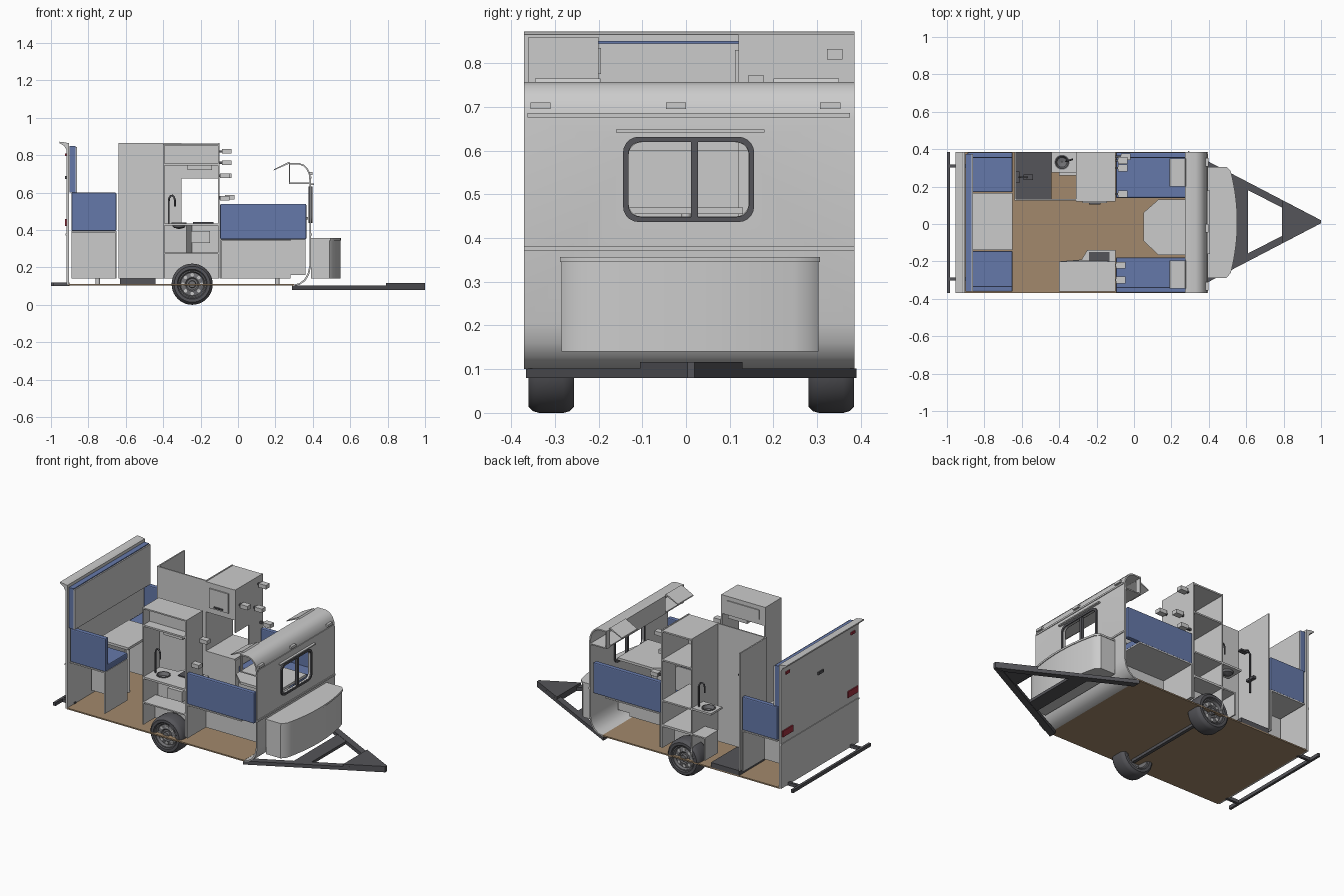
import bpy, bmesh, math
from mathutils import Vector, Matrix

def mat(name, rgb):
    m = bpy.data.materials.new(name)
    m.diffuse_color = (*rgb, 1)
    return m

BLUE = mat("blue_fabric", (0.13, 0.19, 0.40))
WOOD = mat("wood_floor", (0.36, 0.25, 0.15))
DARK = mat("dark_metal", (0.09, 0.09, 0.10))
STEEL = mat("wheel_steel", (0.17, 0.17, 0.18))
RED = mat("red_lens", (0.35, 0.03, 0.05))

def finish(name, bm, m=None, smooth=False):
    bmesh.ops.recalc_face_normals(bm, faces=bm.faces)
    me = bpy.data.meshes.new(name)
    bm.to_mesh(me)
    bm.free()
    o = bpy.data.objects.new(name, me)
    bpy.context.collection.objects.link(o)
    if m:
        me.materials.append(m)
    if smooth:
        bpy.context.view_layer.objects.active = o
        bpy.ops.object.select_all(action='DESELECT')
        o.select_set(True)
        bpy.ops.object.shade_smooth_by_angle(angle=math.radians(35))
    return o

def box(name, x0, x1, y0, y1, z0, z1, m=None, bevel=0):
    bm = bmesh.new()
    bmesh.ops.create_cube(bm, size=1)
    for v in bm.verts:
        v.co = ((x0+x1)/2 + v.co.x*(x1-x0), (y0+y1)/2 + v.co.y*(y1-y0), (z0+z1)/2 + v.co.z*(z1-z0))
    if bevel:
        bmesh.ops.bevel(bm, geom=bm.edges[:], offset=bevel, segments=2, affect='EDGES', profile=0.5)
    return finish(name, bm, m)

def prism(name, pts, axis, a, b, m=None, smooth=False):
    # extrude a closed outline along an axis between a and b
    place = {'x': lambda p, t: (t, p[0], p[1]), 'y': lambda p, t: (p[0], t, p[1]),
             'z': lambda p, t: (p[0], p[1], t)}[axis]
    bm = bmesh.new()
    lo, hi = ([bm.verts.new(place(p, t)) for p in pts] for t in (a, b))
    bm.faces.new(lo)
    bm.faces.new(hi[::-1])
    for i in range(len(pts)):
        j = (i+1) % len(pts)
        bm.faces.new((lo[i], hi[i], hi[j], lo[j]))
    return finish(name, bm, m, smooth)

def lathe(name, prof, loc, axis, m=None, n=32):
    # prof: (radius, offset along axis), closed loop
    bm = bmesh.new()
    rings = []
    for i in range(n):
        c, s = math.cos(2*math.pi*i/n), math.sin(2*math.pi*i/n)
        rings.append([bm.verts.new(Vector(loc) + Vector((r*c, h, r*s) if axis == 'y' else (r*c, r*s, h)))
                      for r, h in prof])
    k = len(prof)
    for i in range(n):
        for j in range(k):
            bm.faces.new((rings[i][j], rings[i][(j+1) % k], rings[(i+1) % n][(j+1) % k], rings[(i+1) % n][j]))
    return finish(name, bm, m, True)

def tube(name, pts, r, m=None):
    c = bpy.data.curves.new(name, 'CURVE')
    c.dimensions, c.bevel_depth, c.bevel_resolution, c.use_fill_caps = '3D', r, 2, True
    s = c.splines.new('POLY')
    s.points.add(len(pts)-1)
    for p, q in zip(s.points, pts):
        p.co = (*q, 1)
    o = bpy.data.objects.new(name, c)
    bpy.context.collection.objects.link(o)
    if m:
        c.materials.append(m)

def rounded(cy, cz, w, h, r, n=5):
    return [(cy + sx*(w/2-r) + r*math.cos(math.radians(a+90*k/n)), cz + sz*(h/2-r) + r*math.sin(math.radians(a+90*k/n)))
            for sx, sz, a in ((1, 1, 0), (-1, 1, 90), (-1, -1, 180), (1, -1, 270)) for k in range(n+1)]

def cut(o, cutter):
    d = o.modifiers.new("opening", 'BOOLEAN')
    d.operation, d.object, d.solver = 'DIFFERENCE', cutter, 'EXACT'
    cutter.hide_render = True
    cutter.hide_set(True)

Y0, Y1, T = -0.37, 0.385, 0.008

# floor
box("floor", -0.905, 0.30, Y0, Y1, 0.102, 0.11, WOOD)

# rear wall, roof cap, seam, lights and folded bunk
box("rear_wall", -0.918, -0.904, Y0, Y1, 0.105, 0.865)
prism("rear_roof_cap", [(-0.955, 0.872), (-0.955, 0.864), (-0.93, 0.85), (-0.918, 0.83), (-0.904, 0.83),
                        (-0.904, 0.858), (-0.92, 0.868)], 'y', Y0, Y1)
box("rear_seam", -0.922, -0.918, Y0, Y1, 0.37, 0.38)
for y in (-0.31, 0.325):
    box("tail_light", -0.925, -0.918, y-0.05, y+0.05, 0.42, 0.458, RED)
    box("rear_marker", -0.925, -0.918, y-0.018, y+0.018, 0.795, 0.81, RED)
box("rear_plate_light", -0.926, -0.918, -0.02, 0.03, 0.672, 0.688, DARK)
box("folded_bunk_mattress", -0.90, -0.868, Y0+0.01, Y1-0.01, 0.60, 0.85, BLUE)
box("folded_bunk_board", -0.868, -0.860, Y0+0.01, Y1-0.01, 0.60, 0.845)

# rear bumper
box("rear_bumper", -1.0, -0.985, Y0, Y1, 0.10, 0.12, DARK)
for y in (-0.295, 0.31):
    box("bumper_arm", -0.985, -0.90, y-0.008, y+0.008, 0.10, 0.12, DARK)

# benches: (x range, outer y, inner y, cushion bottom, backrest top)
def bench(tag, x0, x1, yo, yi, z, top, back_x1):
    s = 1 if yi > yo else -1
    def span(a, b): return min(a, b), max(a, b)
    box(tag+"_cushion", x0, x1, *span(yo, yi), z, z+0.038, BLUE, 0.006)
    box(tag+"_backrest", x0, back_x1, *span(yo, yo+s*0.03), z, top, BLUE, 0.006)
    box(tag+"_seat_board", x0, x1, *span(yo, yi), z-T, z)
    box(tag+"_inner_panel", x0, x1, *span(yi, yi-s*T), 0.14, z)
    return s
for yo, yi in ((Y0+0.008, -0.145), (Y1-0.002, 0.17)):
    bench("rear_bench", -0.89, -0.65, yo, yi, 0.395, 0.60, -0.65)
    box("rear_bench_end", -0.658, -0.65, min(yo, yi), max(yo, yi), 0.14, 0.395)
for yo, yi in ((Y0+0.003, -0.18), (Y1-0.002, 0.14)):
    bench("front_bench", -0.095, 0.28, yo, yi, 0.35, 0.54, 0.365)
    box("front_bench_inner_extension", 0.28, 0.36, *((yi-T, yi) if yi < 0 else (yi, yi+T)), 0.16, 0.35)
    box("front_bench_end", -0.095, -0.087, min(yo, yi), max(yo, yi), 0.14, 0.35)

# tables
box("rear_table", -0.86, -0.65, -0.14, 0.165, 0.445, 0.46)
prism("front_table", [(0.375, -0.165), (0.13, -0.165), (0.05, -0.09), (0.05, 0.06), (0.13, 0.13), (0.375, 0.13)],
      'z', 0.455, 0.47)
for x, z in ((-0.75, 0.445), (0.21, 0.455)):
    lathe("table_leg", [(0.001, 0.11), (0.012, 0.11), (0.012, z), (0.001, z)], (x, 0, 0), 'z', None, 12)

# washroom
box("shower_rear_wall", -0.64, -0.632, 0.13, Y1, 0.14, 0.865)
box("washroom_wall", -0.64, -0.31, 0.125, 0.133, 0.14, 0.865)
box("shower_pan", -0.632, -0.44, 0.135, Y1, 0.11, 0.14, DARK)
box("shower_mixer", -0.632, -0.612, 0.22, 0.28, 0.50, 0.515, DARK)
tube("shower_riser", [(-0.615, 0.25, 0.42), (-0.615, 0.25, 0.66), (-0.60, 0.25, 0.68), (-0.57, 0.25, 0.67)], 0.005, DARK)
box("shower_head", -0.59, -0.54, 0.235, 0.265, 0.655, 0.665, DARK)

# round basin with tap, set in a counter
def basin(tag, x, y, z, tap_x, tap_y):
    lathe(tag+"_basin", [(0.04, z+0.004), (0.034, z+0.004), (0.026, z-0.016), (0.002, z-0.022), (0.002, z-0.03),
                         (0.03, z-0.022), (0.04, z-0.004)], (x, y, 0), 'z', STEEL)
    d = (Vector((x, y)) - Vector((tap_x, tap_y))) * 0.6
    tube(tag+"_tap", [(tap_x, tap_y, z), (tap_x, tap_y, z+0.12)] +
         [(tap_x+d.x*(1-math.cos(a))/2, tap_y+d.y*(1-math.cos(a))/2, z+0.12+0.03*math.sin(a))
          for a in (0.6, 1.2, 1.8, 2.4, 3.0)] + [(tap_x+d.x, tap_y+d.y, z+0.09)], 0.005, DARK)

def counter(tag, pts, z, hole):
    o = prism(tag, pts, 'z', z-0.012, z)
    a = [(hole[0]+0.036*math.cos(i*math.pi/12), hole[1]+0.036*math.sin(i*math.pi/12)) for i in range(24)]
    cut(o, prism(tag+"_cutter", a, 'z', z-0.1, z+0.1))
counter("washroom_counter", [(-0.44, 0.275), (-0.31, 0.275), (-0.31, Y1), (-0.44, Y1)], 0.44, (-0.385, 0.33))
basin("washroom", -0.385, 0.33, 0.44, -0.33, 0.345)

# wheel boxes either side
for a, b, w in ((Y0+0.01, -0.245, -0.245), (0.262, Y1, 0.262)):
    box("wheel_box_top", -0.40, -0.10, a, b, 0.272, 0.28)
    box("wheel_box_inner", -0.40, -0.10, w-0.004, w+0.004, 0.14, 0.28)
    for x in (-0.40, -0.108):
        box("wheel_box_end", x, x+T, a, b, 0.14, 0.28)

# tall cupboard with shelves, open on the outer side
box("tower_rear_side", -0.31, -0.302, 0.12, Y1, 0.14, 0.865)
box("tower_front_side_low", -0.108, -0.10, 0.12, Y1, 0.14, 0.43)
box("tower_front_side_mid", -0.108, -0.10, 0.25, Y1, 0.43, 0.60)
box("tower_front_side_high", -0.108, -0.10, 0.12, Y1, 0.60, 0.865)
for z in (0.28, 0.43, 0.68, 0.857):
    box("tower_shelf", -0.302, -0.108, 0.12, Y1, z-0.004, z+0.005)
box("tower_lower_front", -0.302, -0.108, 0.12, 0.128, 0.14, 0.43)
box("tower_upper_front", -0.302, -0.108, 0.12, 0.128, 0.68, 0.86)
box("tower_door", -0.275, -0.145, 0.112, 0.12, 0.71, 0.83)
box("door_handle", -0.24, -0.18, 0.104, 0.112, 0.72, 0.728, DARK)

# galley with overhead cabinet
G0 = Y0+0.01
counter("galley_counter", [(-0.40, G0), (-0.10, G0), (-0.10, -0.14), (-0.25, -0.14), (-0.28, -0.19), (-0.40, -0.20)],
        0.435, (-0.315, -0.275))
basin("galley", -0.315, -0.275, 0.435, -0.37, -0.275)
box("hob", -0.24, -0.13, -0.24, -0.15, 0.435, 0.442, DARK)
for x in (-0.40, -0.108):
    box("galley_end_panel", x, x+T, G0, -0.20, 0.28, 0.86)
    box("galley_base_end", x, x+T, -0.245, -0.20, 0.14, 0.43)
prism("galley_base_front", [(-0.40, -0.21), (-0.28, -0.20), (-0.25, -0.15), (-0.10, -0.15), (-0.10, -0.158),
                            (-0.245, -0.158), (-0.275, -0.208), (-0.40, -0.218)], 'z', 0.14, 0.424)
box("galley_drawer", -0.25, -0.15, -0.33, -0.16, 0.33, 0.395)
box("overhead_bottom", -0.392, -0.108, G0, -0.20, 0.745, 0.755)
box("overhead_top", -0.40, -0.10, G0, -0.20, 0.852, 0.86)
box("overhead_door", -0.392, -0.108, -0.208, -0.20, 0.755, 0.852)
box("overhead_panel", -0.36, -0.14, -0.20, -0.194, 0.775, 0.835)
box("overhead_back", -0.392, -0.108, -0.30, -0.292, 0.755, 0.852)
box("range_hood", -0.27, -0.14, -0.34, -0.21, 0.72, 0.745)

# reading lamps on the partition panels
for x, y, z in ((-0.06, 0.34, 0.82), (-0.06, 0.16, 0.76), (-0.06, 0.30, 0.69), (-0.045, 0.36, 0.575),
                (-0.07, -0.30, 0.57), (-0.07, -0.22, 0.69)):
    box("lamp_body", x-0.025, x+0.025, y-0.018, y+0.018, z-0.012, z+0.012)
    box("lamp_mount", -0.10, x-0.025, y-0.006, y+0.006, z-0.006, z+0.006, DARK)

# curved front wall with window
outer = [(0.295, 0.10), (0.33, 0.107), (0.36, 0.128), (0.38, 0.16), (0.39, 0.205), (0.39, 0.67), (0.386, 0.70),
         (0.374, 0.728), (0.355, 0.748), (0.33, 0.757), (0.275, 0.757)]
inner = [(0.275, 0.749), (0.328, 0.749), (0.35, 0.741), (0.367, 0.723), (0.378, 0.698), (0.381, 0.67), (0.381, 0.207),
         (0.372, 0.165), (0.353, 0.135), (0.327, 0.115), (0.295, 0.108)]
wall = prism("front_wall", outer + inner, 'y', Y0, Y1, None, True)
cut(wall, prism("window_cutter", rounded(0.006, 0.534, 0.275, 0.17, 0.03), 'x', 0.3, 0.5))
frame = prism("window_frame", rounded(0.006, 0.534, 0.30, 0.195, 0.036), 'x', 0.376, 0.398, DARK)
cut(frame, prism("frame_cutter", rounded(0.006, 0.534, 0.276, 0.171, 0.028), 'x', 0.3, 0.5))
box("window_mullion", 0.379, 0.396, 0.012, 0.028, 0.445, 0.624, DARK)
box("window_eyebrow", 0.39, 0.405, -0.16, 0.18, 0.641, 0.648)
box("front_seam", 0.389, 0.395, Y0, Y1, 0.37, 0.38)
box("upper_seam", 0.389, 0.393, Y0+0.008, Y1-0.01, 0.676, 0.686)
for y in (-0.333, -0.023, 0.33):
    box("front_marker", 0.38, 0.397, y-0.023, y+0.023, 0.695, 0.71)

# overhead lockers inside the front wall, flaps raised
box("locker_floor", 0.275, 0.381, Y0, Y1, 0.646, 0.653)
for a, b in ((Y0, Y0+0.02), (-0.19, 0.20), (0.35, Y1)):
    box("locker_fascia", 0.272, 0.279, a, b, 0.646, 0.757)
for a, b in ((-0.345, -0.195), (0.20, 0.35)):
    prism("locker_flap", [(0.19, 0.718), (0.192, 0.724), (0.272, 0.765), (0.279, 0.757)], 'y', a, b)

# front storage locker with bowed face
bow = [(0.39, -0.285), (0.49, -0.285), (0.515, -0.275)]
arc = [(0.548 - 0.035*(t*t), 0.01 + 0.27*t) for t in [i/8-1 for i in range(17)]]
plan = bow[:2] + arc + [(0.49, 0.303), (0.39, 0.303)]
prism("storage_locker", plan, 'z', 0.14, 0.345, None, True)
prism("storage_lid", [(x+0.004 if x > 0.4 else x, 0.009+(y-0.009)*1.01) for x, y in plan], 'z', 0.345, 0.356, None, True)

# tow frame
for s in (-1, 1):
    w = lambda x, off: (x, 0.012 + s*(0.365*(1.0-x)/0.70 + 0.008 - off))
    prism("tow_rail", [w(0.29, 0), w(1.0, 0), w(1.0, 0.008), w(0.93, 0.04), w(0.29, 0.045)], 'z', 0.08, 0.102, DARK)
prism("tow_cross_plate", [(0.52, -0.22), (0.61, -0.18), (0.61, 0.20), (0.52, 0.24)], 'z', 0.083, 0.10, DARK)
prism("coupler_plate", [(0.79, -0.105), (1.0, 0.004), (1.0, 0.02), (0.79, 0.129)], 'z', 0.085, 0.116, DARK)
prism("coupler_nose", [(0.79, -0.09), (0.80, -0.09), (0.80, 0.114), (0.79, 0.114)], 'z', 0.08, 0.116, DARK)

# wheels
for yc, s in ((-0.308, -1), (0.332, 1)):
    loc = (-0.245, yc, 0.11)
    lathe("tyre", [(0.074, s*h) for h in (-0.045, 0.045)] + [(0.08, s*0.052), (0.096, s*0.052), (0.106, s*0.042),
          (0.11, s*0.028), (0.11, s*-0.028), (0.106, s*-0.042), (0.096, s*-0.052), (0.08, s*-0.052)], loc, 'y', DARK, 40)
    disc = lathe("wheel_rim", [(0.074, s*0.046), (0.068, s*0.046), (0.062, s*0.03), (0.036, s*0.036), (0.03, s*0.03),
                 (0.02, s*0.03), (0.018, s*0.046), (0.001, s*0.046), (0.001, s*0.015), (0.06, s*0.015),
                 (0.066, s*-0.046), (0.074, s*-0.046)], loc, 'y', STEEL, 40)
    for k in range(8):
        a = k*math.pi/4
        lathe("rim_vent", [(0.001, s*0.02), (0.009, s*0.02), (0.009, s*0.036), (0.001, s*0.036)],
              (loc[0]+0.05*math.cos(a), yc, 0.11+0.05*math.sin(a)), 'y', None, 12)
box("axle", -0.255, -0.235, -0.30, 0.325, 0.085, 0.102, DARK)
